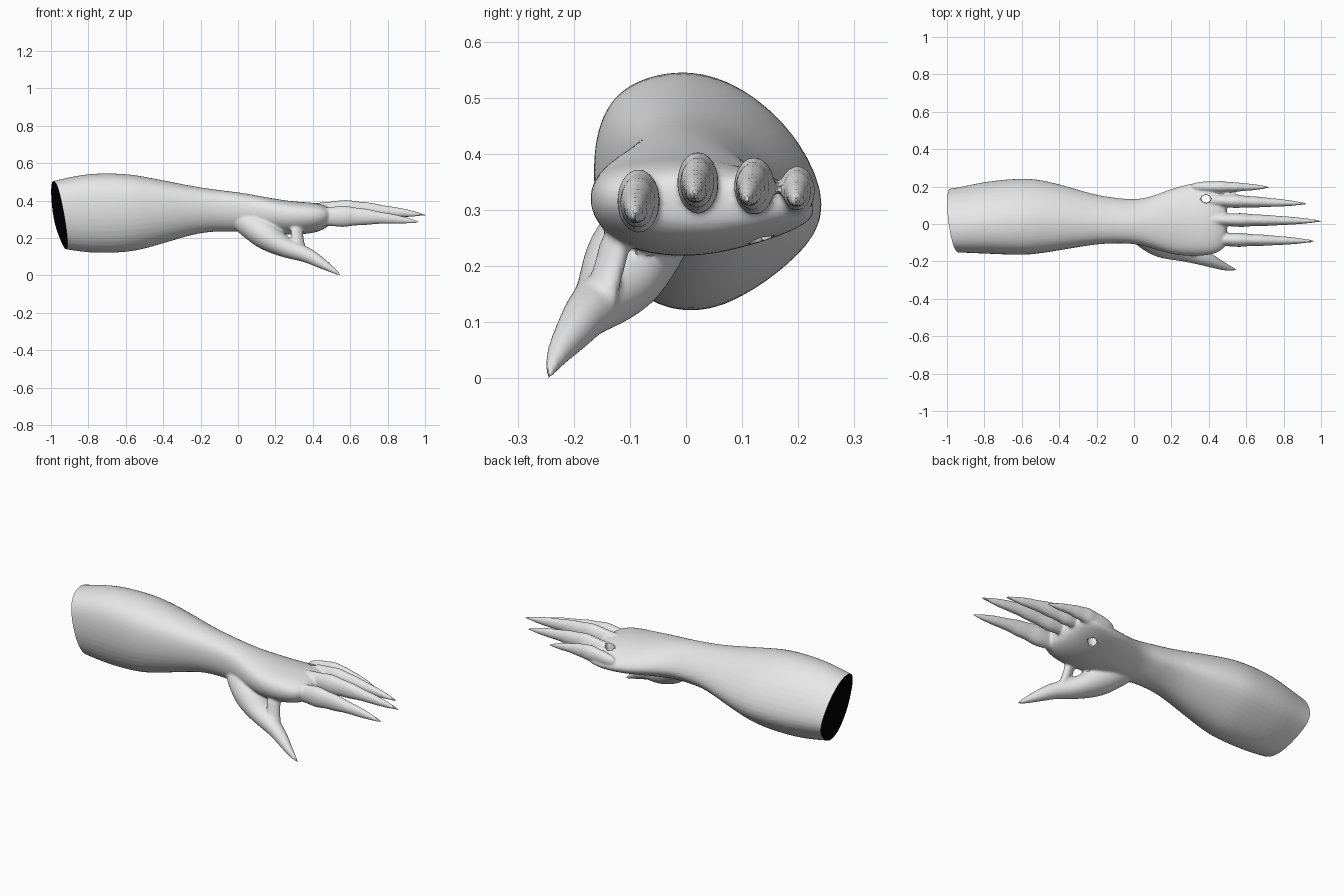
import bpy, bmesh, math
from mathutils import Vector

cube = bpy.data.objects.get("Cube")
if cube:
    bpy.data.objects.remove(cube, do_unlink=True)


def material(name, rgb):
    m = bpy.data.materials.new(name)
    m.use_nodes = True
    m.diffuse_color = (*rgb, 1)
    bsdf = next(n for n in m.node_tree.nodes if n.type == 'BSDF_PRINCIPLED')
    bsdf.inputs["Base Color"].default_value = (*rgb, 1)
    bsdf.inputs["Roughness"].default_value = 0.8
    return m


skin = material("pale grey skin", (0.8, 0.8, 0.8))
dark = material("black stump", (0.0, 0.0, 0.0))
bm = bmesh.new()


def loft(rings):
    """Closed tube through rings of points."""
    loops = [[bm.verts.new(p) for p in ring] for ring in rings]
    n = len(loops[0])
    for a, b in zip(loops, loops[1:]):
        for i in range(n):
            j = (i + 1) % n
            bm.faces.new((a[i], a[j], b[j], b[i]))
    bm.faces.new(loops[0][::-1])
    bm.faces.new(loops[-1])


def oval(centre, direction, wide, tall, sides=10):
    """Oval ring square to a direction."""
    d = Vector(direction).normalized()
    side = Vector((0, 0, 1)).cross(d).normalized()
    up = d.cross(side)
    turn = math.tau / sides
    return [Vector(centre) + side * wide * math.cos(i * turn) + up * tall * math.sin(i * turn)
            for i in range(sides)]


def tube(stations):
    """Tube through (centre, wide, tall) stations."""
    pts = [Vector(s[0]) for s in stations]
    last = len(pts) - 1
    loft([oval(p, pts[min(i + 1, last)] - pts[max(i - 1, 0)], s[1] * 1.06, s[2] * 1.06)
          for i, (p, s) in enumerate(zip(pts, stations))])


# Forearm, wrist and palm: one lopsided outline fitted to each station
outline = [(-1, .32), (-.9, .68), (-.67, .9), (-.2, 1), (.27, .86), (.74, .45),
           (1, -.16), (.74, -.54), (.22, -.9), (-.2, -1), (-.67, -.85), (-.97, -.3)]
arm = [  # x, y range, z range
    (-1.15, -.14, .18, .17, .47), (-.95, -.15, .20, .145, .515),
    (-.8, -.155, .24, .115, .55), (-.6, -.165, .258, .12, .547),
    (-.5, -.155, .25, .14, .53), (-.35, -.13, .21, .185, .5),
    (-.2, -.105, .16, .23, .47), (-.08, -.1, .145, .235, .455),
    (.02, -.105, .135, .232, .443), (.12, -.135, .165, .225, .425),
    (.2, -.16, .2, .22, .41), (.3, -.17, .228, .215, .395),
    (.41, -.165, .245, .225, .39), (.47, -.14, .23, .25, .375), (.5, -.1, .19, .28, .35)]
loft([[((x), (y0 + y1) / 2 + u * 1.03 * (y1 - y0) / 2, (z0 + z1) / 2 + w * 1.03 * (z1 - z0) / 2)
       for u, w in outline] for x, y0, y1, z0, z1 in arm])

# Fingers: knobbly near the knuckles, tapering into claws
profile = [(0, .5, .5), (.18, .9, .8), (.29, .8, .78), (.39, 1, 1), (.47, .75, .76),
           (.56, .78, .76), (.66, .62, .52), (.77, .54, .46), (.88, .34, .3),
           (.96, .16, .14), (1, .07, .07)]
fingers = [  # base, tip, half width, half height
    ((.3, -.08, .305), (.975, -.092, .285), .041, .062),
    ((.3, .025, .335), (1.01, .015, .322), .04, .06),
    ((.3, .13, .33), (.93, .108, .315), .039, .056),
    ((.3, .2, .32), (.73, .196, .31), .034, .048)]
for base, tip, wide, tall in fingers:
    b, t = Vector(base), Vector(tip)
    tube([(b.lerp(t, f) + Vector((0, 0, .02 * math.sin(math.pi * f))), wide * w, tall * h)
          for f, w, h in profile])

# Thumb with its fleshy root and claw
tube([((-.02, -.02, .31), .05, .05), ((.07, -.06, .27), .08, .075),
      ((.15, -.1, .215), .085, .082), ((.22, -.12, .165), .075, .06),
      ((.29, -.15, .135), .055, .05), ((.36, -.178, .115), .042, .042),
      ((.42, -.2, .082), .034, .035), ((.48, -.228, .045), .022, .022),
      ((.53, -.242, .013), .01, .01), ((.55, -.244, .0), .004, .004)])

# Web strand that closes the loop between thumb and palm
tube([((.345, -.16, .11), .04, .02), ((.33, -.15, .16), .035, .022),
      ((.318, -.135, .2), .035, .022), ((.31, -.12, .27), .04, .025)])

bmesh.ops.recalc_face_normals(bm, faces=bm.faces)
mesh = bpy.data.meshes.new("clawed_arm")
bm.to_mesh(mesh)
bm.free()
clawed_arm = bpy.data.objects.new("clawed_arm", mesh)
bpy.context.collection.objects.link(clawed_arm)
mesh.materials.append(skin)
mesh.materials.append(dark)

# Small hole through the hand between the outer two fingers
bpy.ops.mesh.primitive_cylinder_add(vertices=16, radius=.02, depth=.5, location=(.385, .135, .32))
hole_cutter = bpy.context.object
hole_cutter.name = "hole_cutter"
hole_cutter.scale.x = 1.25
hole_cutter.hide_render = True

# Fuse the parts into one skin
bpy.ops.object.select_all(action='DESELECT')
bpy.context.view_layer.objects.active = clawed_arm
clawed_arm.select_set(True)
sub = clawed_arm.modifiers.new("round", 'SUBSURF')
sub.levels = 2
fuse = clawed_arm.modifiers.new("fuse", 'REMESH')
fuse.mode = 'VOXEL'
fuse.voxel_size = .007
cut = clawed_arm.modifiers.new("hole", 'BOOLEAN')
cut.operation = 'DIFFERENCE'
cut.object = hole_cutter
soft = clawed_arm.modifiers.new("soften", 'SMOOTH')
soft.factor = .5
soft.iterations = 4
for name in [m.name for m in clawed_arm.modifiers]:
    bpy.ops.object.modifier_apply(modifier=name)
bpy.data.objects.remove(hole_cutter, do_unlink=True)

# Slanted stump at the elbow, closed with a black face
bm = bmesh.new()
bm.from_mesh(clawed_arm.data)
bmesh.ops.bisect_plane(bm, geom=bm.verts[:] + bm.edges[:] + bm.faces[:],
                       plane_co=(-.99, .19, .33), plane_no=(.968, .167, .187), clear_inner=True)
for f in bm.faces:
    f.material_index = 0
rim = [e for e in bm.edges if e.is_boundary]
for f in bmesh.ops.contextual_create(bm, geom=rim)["faces"]:
    f.material_index = 1
bmesh.ops.recalc_face_normals(bm, faces=bm.faces)
bm.to_mesh(clawed_arm.data)
bm.free()
bpy.ops.object.shade_smooth_by_angle(angle=math.radians(40))
